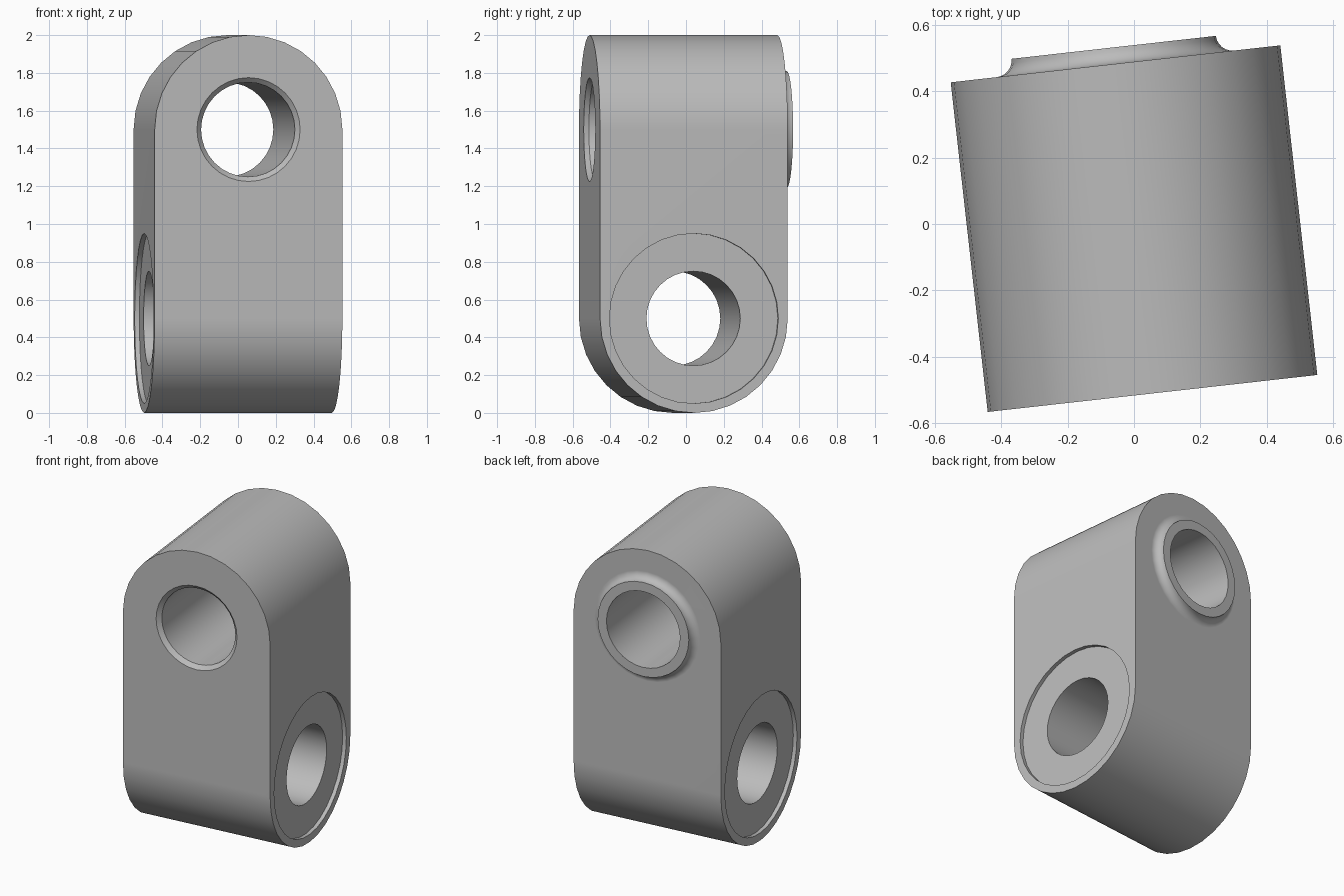
import bpy, bmesh
from math import pi, sin, cos, radians
from mathutils import Matrix

SEGMENTS = 32
TURN = Matrix.Translation((0, -0.014, 0)) @ Matrix.Rotation(radians(6.4), 4, 'Z')

if "Cube" in bpy.data.objects:
    bpy.data.objects.remove(bpy.data.objects["Cube"])

grey = bpy.data.materials.new("plain grey")
grey.use_nodes = True
grey.diffuse_color = (0.5, 0.5, 0.5, 1)
grey.node_tree.nodes["Principled BSDF"].inputs["Base Color"].default_value = grey.diffuse_color


def make_object(name, bm):
    bmesh.ops.recalc_face_normals(bm, faces=bm.faces)
    mesh = bpy.data.meshes.new(name)
    bm.to_mesh(mesh)
    bm.free()
    mesh.materials.append(grey)
    obj = bpy.data.objects.new(name, mesh)
    bpy.context.collection.objects.link(obj)
    return obj


def prism(name, outline, place):
    """Extrude an outline of (u, z) points along one horizontal axis."""
    bm = bmesh.new()
    face = bm.faces.new([bm.verts.new(place(u, z, -1)) for u, z in outline])
    moved = bmesh.ops.extrude_face_region(bm, geom=[face])["geom"]
    for v in moved:
        if isinstance(v, bmesh.types.BMVert):
            u, z = outline[0]
            v.co += place(u, z, 1) - place(u, z, -1)
    return make_object(name, bm)


def lathe(name, profile, axis, height):
    """Spin (radius, distance) points round the x or y axis at a height."""
    bm = bmesh.new()
    rings = [[bm.verts.new((r * cos(2 * pi * i / SEGMENTS), r * sin(2 * pi * i / SEGMENTS), d))
              for i in range(SEGMENTS)] for r, d in profile]
    for low, high in zip(rings, rings[1:]):
        for i in range(SEGMENTS):
            j = (i + 1) % SEGMENTS
            bm.faces.new((low[i], low[j], high[j], high[i]))
    bm.faces.new(rings[0])
    bm.faces.new(rings[-1])
    turn = Matrix.Rotation(pi / 2, 4, 'Y') if axis == 'x' else Matrix.Rotation(-pi / 2, 4, 'X')
    bm.transform(Matrix.Translation((0, 0, height)) @ turn)
    return make_object(name, bm)


def combine(target, tool, operation):
    mod = target.modifiers.new(operation.lower(), 'BOOLEAN')
    mod.object, mod.operation, mod.solver = tool, operation, 'EXACT'
    bpy.context.view_layer.objects.active = target
    bpy.ops.object.modifier_apply(modifier=mod.name)
    bpy.data.objects.remove(tool)


def axis_point(axis):
    from mathutils import Vector
    if axis == 'y':
        return lambda u, z, s: Vector((u, s * 0.5, z))
    return lambda u, z, s: Vector((s * 0.5, u, z))


# Block: round top across x, round bottom across y
arc = [(0.5 * cos(pi * i / 16), 0.5 * sin(pi * i / 16)) for i in range(17)]
top_round = [(u, 1.5 + h) for u, h in arc] + [(-0.5, -0.2), (0.5, -0.2)]
bottom_round = [(u, 0.5 - h) for u, h in arc] + [(-0.5, 2.2), (0.5, 2.2)]
block = prism("link_block", top_round, axis_point('y'))
combine(block, prism("bottom_shape", bottom_round, axis_point('x')), 'INTERSECT')

# Raised boss on the back with a filleted foot
fillet = [(0.36 - 0.05 * sin(pi * i / 12), 0.55 - 0.05 * cos(pi * i / 12)) for i in range(7)]
combine(block, lathe("boss", [(0.36, 0.4)] + fillet, 'y', 1.5), 'UNION')

# Upper bore with a chamfered front mouth
upper_bore = [(0.375, -0.6), (0.25, -0.475), (0.25, 0.7)]
combine(block, lathe("upper_bore", upper_bore, 'y', 1.5), 'DIFFERENCE')

# Lower bore with a shallow round recess on both sides
lower_bore = [(0.45, -0.6), (0.45, -0.475), (0.25, -0.475),
              (0.25, 0.475), (0.45, 0.475), (0.45, 0.6)]
combine(block, lathe("lower_bore", lower_bore, 'x', 0.5), 'DIFFERENCE')

# Smooth curves, flat sides
block.matrix_world = TURN
bpy.ops.object.select_all(action='DESELECT')
block.select_set(True)
bpy.context.view_layer.objects.active = block
bpy.ops.object.shade_smooth_by_angle(angle=radians(30))
weighted = block.modifiers.new("flat sides", 'WEIGHTED_NORMAL')
weighted.keep_sharp = True
